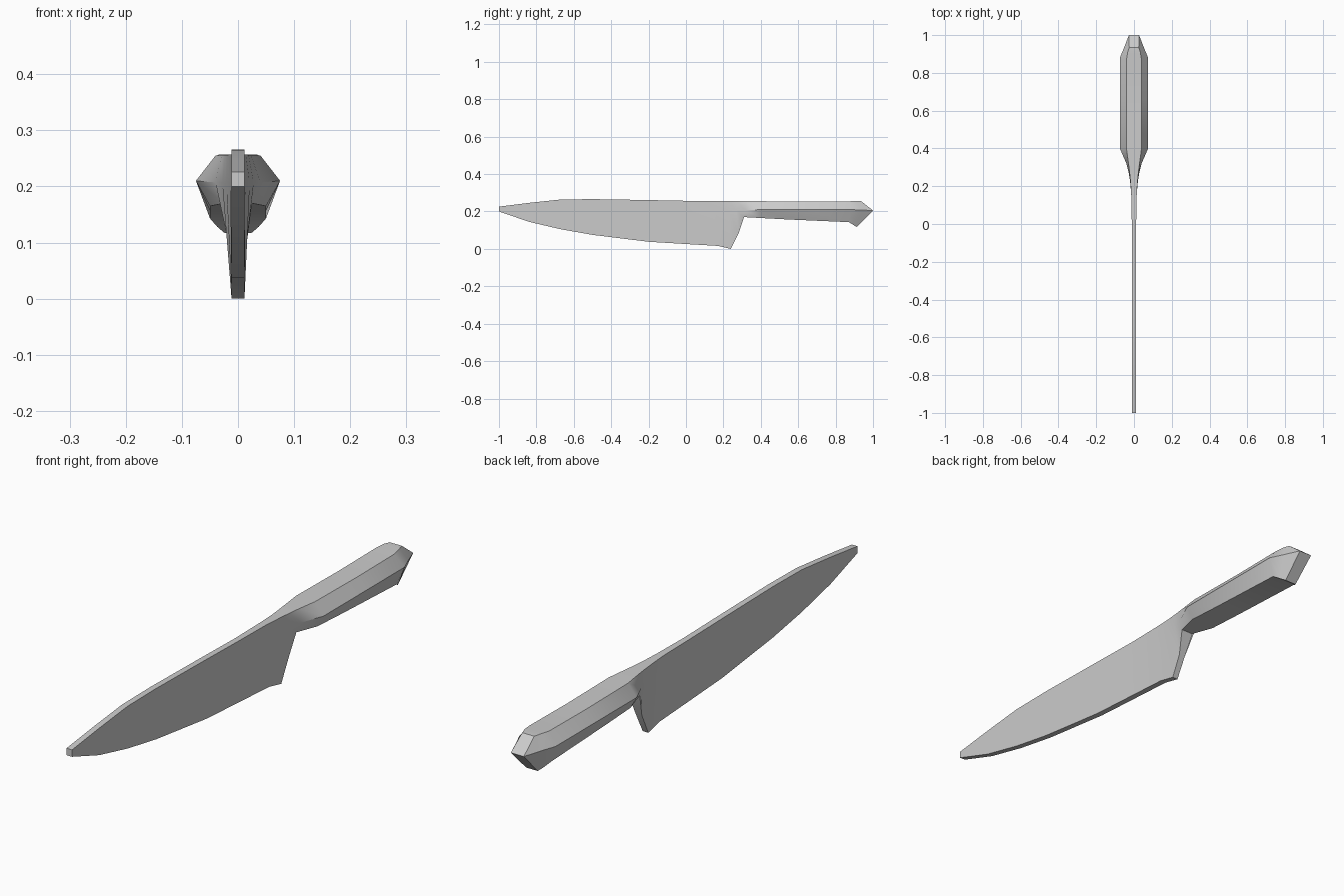
import bpy, bmesh

T = 0.0115  # half thickness of the blade

# blade stations: y, spine height, cutting edge height
blade = [(-1.0, 0.226, 0.2), (-0.84, 0.246, 0.145), (-0.67, 0.264, 0.105),
         (-0.5, 0.266, 0.075), (-0.2, 0.261, 0.038), (0.0, 0.257, 0.026)]

# bolster, handle and butt stations: (half width, y, z) at top, middle and bottom
handle = [
    ((0.014, 0.15, 0.257), (0.014, 0.15, 0.205), (T, 0.17, 0.016)),
    ((0.019, 0.23, 0.256), (0.021, 0.23, 0.205), (T, 0.24, 0.0)),
    ((0.023, 0.27, 0.256), (0.028, 0.27, 0.206), (0.013, 0.28, 0.08)),
    ((0.029, 0.32, 0.256), (0.04, 0.32, 0.207), (0.025, 0.31, 0.17)),
    ((0.04, 0.4, 0.255), (0.075, 0.4, 0.21), (0.05, 0.4, 0.165)),
    ((0.04, 0.65, 0.252), (0.075, 0.65, 0.21), (0.05, 0.55, 0.157)),
    ((0.04, 0.87, 0.254), (0.075, 0.88, 0.21), (0.05, 0.87, 0.143)),
    ((0.033, 0.91, 0.257), (0.052, 0.935, 0.208), (0.037, 0.895, 0.128)),
    ((0.025, 0.935, 0.256), (0.027, 1.0, 0.205), (0.024, 0.913, 0.117)),
]
stations = [((T, y, t), (T, y, b + (t - b) * 0.75), (T, y, b)) for y, t, b in blade] + handle

# loft mirrored six-sided rings along the knife
bm = bmesh.new()
rings = []
for s in stations:
    right = [bm.verts.new(p) for p in s]
    left = [bm.verts.new((-w, y, z)) for w, y, z in reversed(s)]
    rings.append(right + left)
for a, b in zip(rings, rings[1:]):
    for i in range(6):
        j = (i + 1) % 6
        bm.faces.new((a[i], a[j], b[j], b[i]))

# close the tip and the two-faced butt
for r in (rings[0], rings[-1]):
    bm.faces.new((r[0], r[1], r[4], r[5]))
    bm.faces.new((r[1], r[2], r[3], r[4]))
bmesh.ops.recalc_face_normals(bm, faces=bm.faces[:])

mesh = bpy.data.meshes.new("kitchen_knife")
bm.to_mesh(mesh)
bm.free()
knife = bpy.data.objects.new("kitchen_knife", mesh)
bpy.context.collection.objects.link(knife)
bpy.context.view_layer.objects.active = knife
knife.select_set(True)
bpy.ops.object.shade_smooth_by_angle(angle=0.6)
